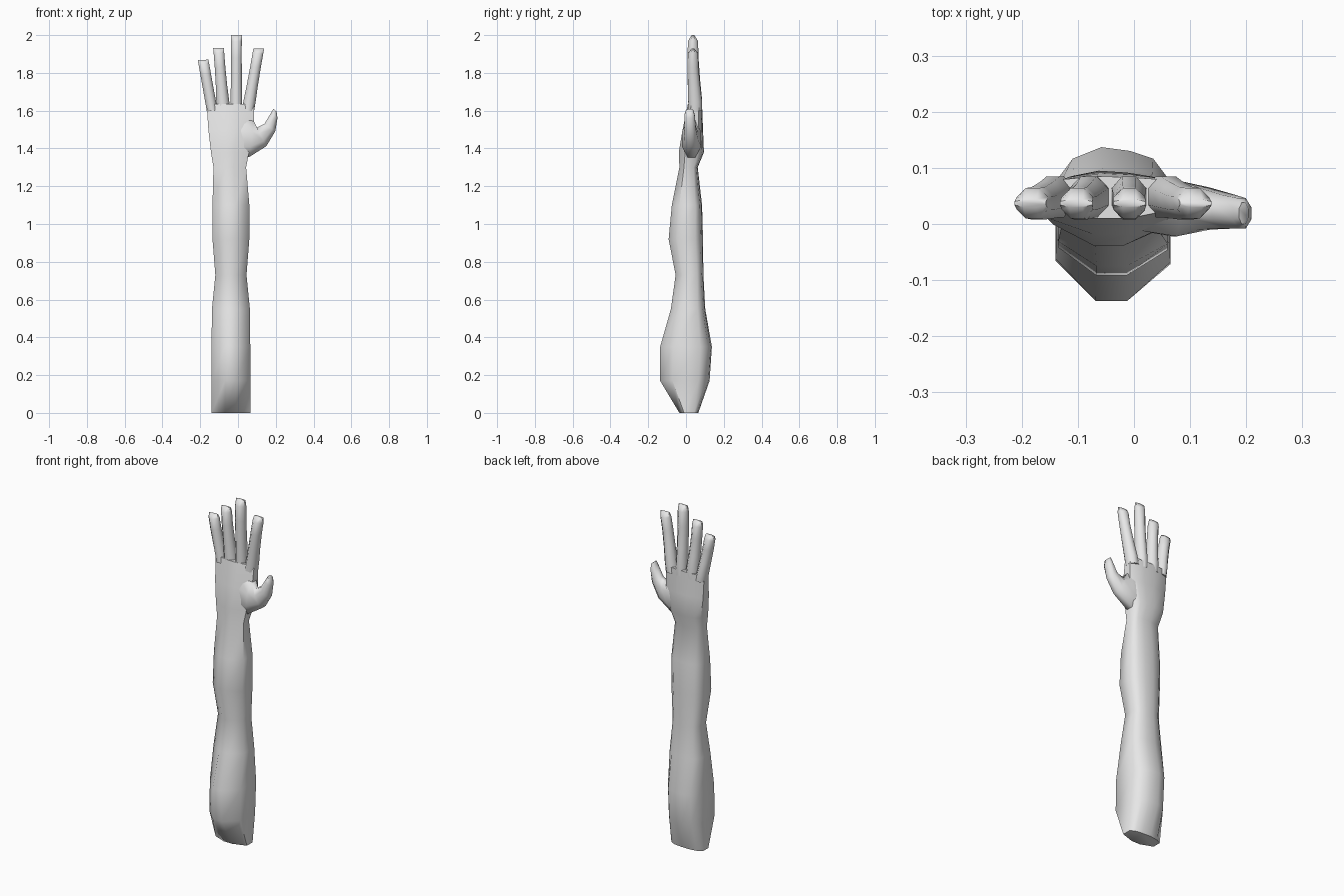
import bpy, bmesh, math
from mathutils import Vector

if "Cube" in bpy.data.objects:
    bpy.data.objects.remove(bpy.data.objects["Cube"])

skin = bpy.data.materials.new("light grey")
skin.diffuse_color = (0.8, 0.8, 0.8, 1)
skin.use_nodes = True
skin.node_tree.nodes["Principled BSDF"].inputs["Base Color"].default_value = skin.diffuse_color


def loft(name, rings, angle):
    """Skin a list of equal-length vertex rings and cap both ends."""
    bm = bmesh.new()
    loops = [[bm.verts.new(p) for p in ring] for ring in rings]
    n = len(loops[0])
    for a, b in zip(loops, loops[1:]):
        for i in range(n):
            j = (i + 1) % n
            bm.faces.new((a[i], a[j], b[j], b[i]))
    bm.faces.new(loops[0][::-1])
    bm.faces.new(loops[-1])
    bmesh.ops.recalc_face_normals(bm, faces=bm.faces[:])
    mesh = bpy.data.meshes.new(name)
    bm.to_mesh(mesh)
    bm.free()
    mesh.materials.append(skin)
    obj = bpy.data.objects.new(name, mesh)
    bpy.context.collection.objects.link(obj)
    bpy.ops.object.select_all(action='DESELECT')
    obj.select_set(True)
    bpy.context.view_layer.objects.active = obj
    bpy.ops.object.shade_smooth_by_angle(angle=math.radians(angle))
    return obj


def span_ring(a, b, y0, y1, n=8):
    """Oval ring whose long axis runs from a to b in the xz plane."""
    a, b = Vector((a[0], 0, a[1])), Vector((b[0], 0, b[1]))
    mid, half = (a + b) / 2, (b - a) / 2
    ring = []
    for i in range(n):
        t = math.tau * (i + 0.5) / n
        k = 1 / math.cos(math.pi / n)
        ring.append(mid + half * math.cos(t) * k
                    + Vector((0, (y0 + y1) / 2 + (y1 - y0) / 2 * math.sin(t) * k, 0)))
    return ring


# Arm and palm: height, left, right, front, back
section = [(-1, -.45), (-.3, -1), (.25, -1), (1, -.5), (1, .55),
           (.7, .85), (.3, .95), (-.2, 1), (-.7, .85), (-1, .55)]
levels = [
    (0.00, -.14, .065, -.035, .065), (0.17, -.14, .065, -.137, .125),
    (0.35, -.14, .065, -.137, .137), (0.55, -.138, .063, -.08, .102),
    (0.73, -.12, .045, -.055, .092), (0.92, -.135, .06, -.092, .09),
    (1.10, -.135, .06, -.075, .085), (1.30, -.13, .043, -.035, .062),
    (1.38, -.143, .058, -.038, .095), (1.50, -.157, .083, -.018, .09),
    (1.635, -.166, .085, .01, .085)]
arm_rings = []
for z, x0, x1, y0, y1 in levels:
    arm_rings.append([((x0 + x1) / 2 + (x1 - x0) / 2 * u,
                       (y0 + y1) / 2 + (y1 - y0) / 2 * v, z) for u, v in section])
loft("arm_and_palm", arm_rings, 60)

# Fingers: base left, base right, tip centre x, tip height
fingers = {
    "little_finger": (-.165, -.108, -.185, 1.87),
    "ring_finger": (-.112, -.042, -.103, 1.933),
    "middle_finger": (-.04, .022, -.008, 2.0),
    "index_finger": (.02, .085, .11, 1.93)}
for name, (l, r, tx, tz) in fingers.items():
    c, hw, z0 = (l + r) / 2, (r - l) / 2, 1.6
    rings = []
    # fraction along finger, front, back, width blend
    for f, y0, y1, w in [(0, .012, .085, 0), (.15, .012, .085, .1), (.4, .01, .075, .7),
                         (.7, .008, .066, 1), (.92, .01, .064, 1), (1, .03, .044, .9)]:
        x, z = c + (tx - c) * f, z0 + (tz - z0) * f
        h = hw + (.028 - hw) * w
        tilt = (tx - c) / (tz - z0) * h * .6
        if f == 1:
            tilt *= .3
            z -= abs(tilt)
        rings.append(span_ring((x - h, z + tilt), (x + h, z - tilt), y0, y1))
    loft(name, rings, 60)

# Thumb: upper point, lower point, front, back
thumb = [((0, 1.56), (.0, 1.34), -.01, .07), ((.083, 1.545), (.06, 1.355), -.022, .08),
         ((.10, 1.51), (.15, 1.412), -.01, .065), ((.14, 1.53), (.197, 1.49), -.008, .052),
         ((.176, 1.59), (.209, 1.56), -.008, .046), ((.187, 1.609), (.204, 1.596), .0, .038)]
loft("thumb", [span_ring(*t) for t in thumb], 60)
